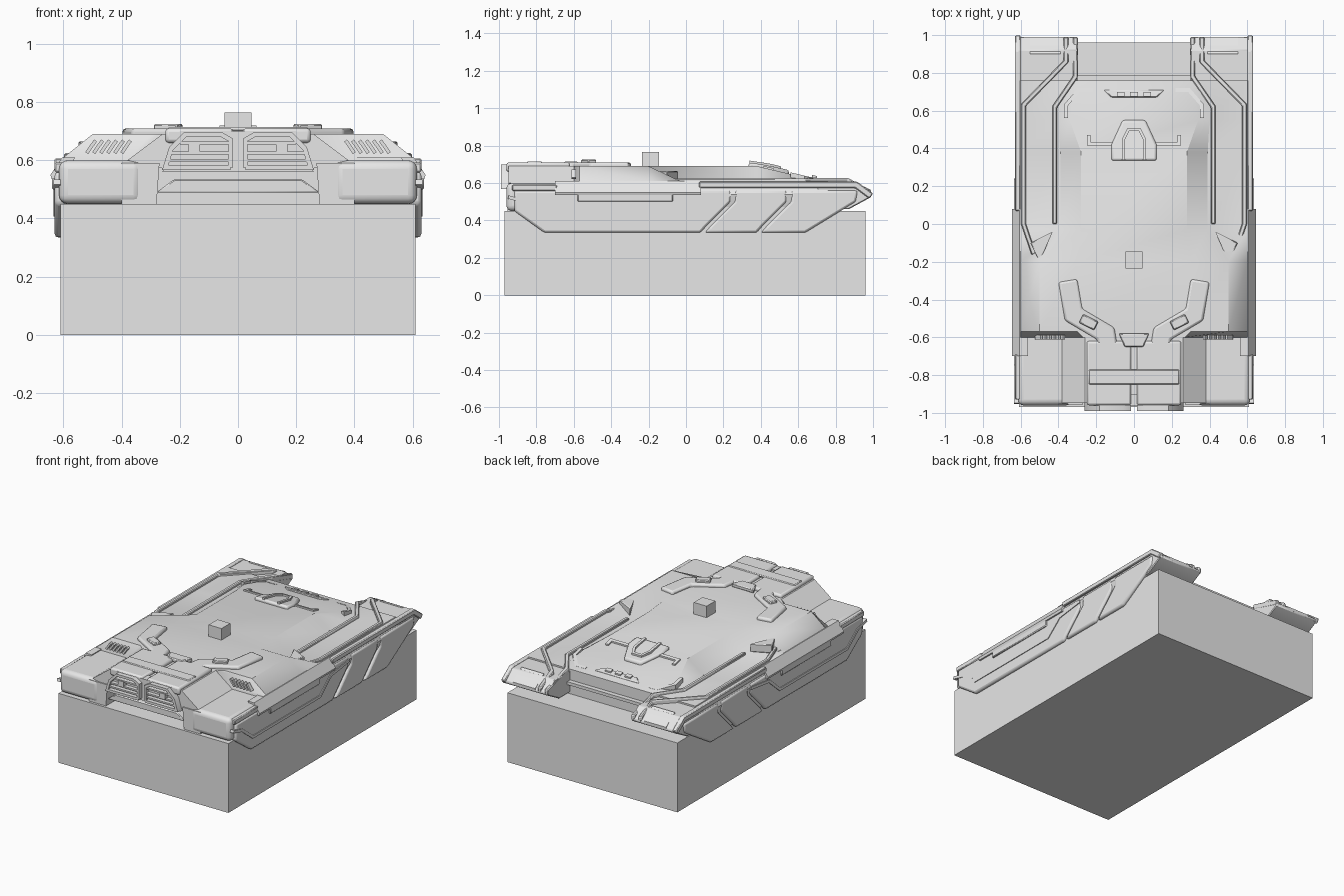
import bpy, bmesh, math
from mathutils import Vector

cube = bpy.data.objects.get("Cube")
if cube:
    bpy.data.objects.remove(cube, do_unlink=True)

# Main levels and limits of the hull
DECK, SHELF, SKIRT_TOP, BASE, SKIRT_LOW = .69, .61, .56, .45, .335
SIDE, NOSE, WAIST, TAIL = .63, -.96, -.6, .99
FINE, SOFT, ROUND = .005, .012, .03
BEVEL_STEPS = {FINE: 1, SOFT: 2, ROUND: 4}

colour = (.8, .8, .8, 1)
grey = bpy.data.materials.new("plain grey")
grey.use_nodes = True
grey.diffuse_color = colour
grey.node_tree.nodes["Principled BSDF"].inputs["Base Color"].default_value = colour

parts = []


def loft(name, rings, bevel=None, mirror=False, warp=None):
    """Skin closed rings of equal length and cap both ends."""
    bm = bmesh.new()
    rows = [[bm.verts.new(point) for point in ring] for ring in rings]
    for row, following in zip(rows, rows[1:]):
        for i in range(len(row)):
            bm.faces.new((row[i - 1], row[i], following[i], following[i - 1]))
    bm.faces.new(rows[0])
    bm.faces.new(rows[-1])
    if warp:
        for vert in bm.verts:
            vert.co.z -= warp(vert.co.y)
    bmesh.ops.recalc_face_normals(bm, faces=bm.faces)
    mesh = bpy.data.meshes.new(name)
    bm.to_mesh(mesh)
    bm.free()
    mesh.materials.append(grey)
    part = bpy.data.objects.new(name, mesh)
    bpy.context.scene.collection.objects.link(part)
    if bevel:
        modifier = part.modifiers.new("bevel", "BEVEL")
        modifier.width = bevel
        modifier.segments = BEVEL_STEPS[bevel]
        modifier.limit_method = "ANGLE"
    if mirror:
        part.modifiers.new("mirror", "MIRROR")
    parts.append(part)


def slab(name, outline, axis, low, high, **options):
    """Extrude a flat outline along an axis."""
    place = {"x": lambda u, v, w: (w, u, v),
             "y": lambda u, v, w: (u, w, v),
             "z": lambda u, v, w: (u, v, w)}[axis]
    loft(name, [[place(u, v, w) for u, v in outline] for w in (low, high)], **options)


def pair(name, outline, axis, low, high, **options):
    """The same slab on the left and right."""
    slab(name, outline, axis, low, high, mirror=True, **options)


def rect(left, right, bottom, top):
    return [(left, bottom), (right, bottom), (right, top), (left, top)]


def both(half):
    return half + [(-u, v) for u, v in reversed(half)]


def ribbon(path, width):
    """Outline of a mitred strip following a path."""
    points = [Vector(p) for p in path]
    steps = [(q - p).normalized() for p, q in zip(points, points[1:])]
    left, right = [], []
    for point, before, after in zip(points, steps[:1] + steps, steps + steps[-1:]):
        along = (before + after).normalized()
        offset = along.orthogonal() * width / max(.5, along.dot(after)) / 2
        if along.cross(offset) < 0:
            offset.negate()
        left.append(tuple(point + offset))
        right.append(tuple(point - offset))
    return left + right[::-1]


def deck_slope(y):
    return max(0, y - .38) * .24


def tail_slope(y):
    return max(0, y - .92) * .9


# Base block
slab("base_block", rect(-.61, .61, -.97, NOSE + 1.92), "z", 0, BASE)


# Main hull: a plateau that falls to a side shelf behind the shoulders
def hull_ring(y, crown, edge, foot, shelf):
    half = [(edge, crown), (foot, shelf), (.6, SHELF), (SIDE, .54), (.61, BASE)]
    return [(x, y, z) for x, z in both(half)]


loft("main_hull", [
    hull_ring(WAIST, DECK, .27, .37, SHELF),
    hull_ring(WAIST + ROUND, DECK, .3, .5, DECK),
    hull_ring(-.2, DECK, .3, .5, DECK),
    hull_ring(-ROUND, DECK, .28, .39, SHELF),
    hull_ring(.38, DECK, .28, .39, SHELF),
    hull_ring(.55, .65, .34, .4, SHELF),
    hull_ring(.76, SHELF, .3, .36, SHELF),
])
slab("rear_ledge", rect(-.3, .3, .52, .54), "y", .7, .79)

# Front fenders and bonnet
pair("front_fender", rect(NOSE, WAIST + ROUND, BASE, .6), "x", .33, .615, bevel=ROUND)
pair("fender_cheek", [(.28, BASE), (.4, BASE), (.4, .59), (.27, .59)],
     "y", NOSE + FINE, WAIST)
slab("bonnet", both([(.26, DECK), (.38, .6), (.25, .57)]), "y", NOSE + SOFT, WAIST)
slab("bonnet_core", rect(-.36, .36, BASE, .58), "y", -.86, WAIST)
for i in range(6):
    x = .4 + i * .024
    pair("fender_vent_slat", ribbon([(x, .625), (x - ROUND, .668)], SOFT),
         "y", WAIST - SOFT, WAIST + SOFT)

# Raised bonnet lobes with curled arms sweeping back
pair("bonnet_lobe", rect(.015, .25, NOSE, -.62), "z", .66, .71, bevel=SOFT)
pair("lobe_arm", ribbon([(.13, -.7), (.15, -.58), (.32, -.48), (.35, -.3)], .1),
     "z", .66, .71, bevel=SOFT)
pair("lobe_clasp", ribbon([(.2, -.54), (.28, -.5)], .05), "z", DECK, .725, bevel=FINE)
slab("bonnet_crossbar", rect(-.24, .24, -.85, -.77), "z", .7, .715, bevel=FINE)
slab("centre_notch", both([(.08, -.58), (.05, -.65)]), "z", DECK, .715, bevel=FINE)

# Grille
GRILLE = -.99
slab("grille_back", both([(.2, .7), (.26, SKIRT_TOP)]), "y", NOSE, -.9)
frame = [(.025, .575), (.25, .575), (.23, .64), (.18, DECK), (.06, DECK), (.025, .67)]
pair("grille_frame", ribbon(frame + frame[:1], .016), "y", GRILLE, -.92)
for z, reach in ((.6, .24), (.625, .23), (.66, .2)):
    pair("grille_slat", rect(.02, reach, z - FINE, z + FINE), "y", GRILLE + FINE, NOSE)
pair("grille_lamp", rect(.13, .17, .625, .66), "y", GRILLE, NOSE)
slab("lower_lip", both([(.22, .535), (.28, .49)]), "y", -.94, -.84, bevel=FINE)

# Mount block on the deck
slab("deck_mount", rect(-.046, .046, -.235, -.145), "z", DECK, .765)

# Rear deck hatch, vents and brackets
slab("deck_hatch", both([(.06, .55), (.12, .42), (.12, .335)]), "z", .66, .71,
     bevel=SOFT, warp=deck_slope)
slab("hatch_rim", ribbon(both([(.055, .34), (.055, .45), (.03, .5)]), .016),
     "z", .7, .72, warp=deck_slope)
pair("hatch_wing", ribbon([(.1, .425), (.24, .425), (.24, .47)], .02),
     "z", .67, .7, warp=deck_slope)
slab("rear_vent", both([(.16, .71), (.12, .67)]), "z", .67, .705,
     bevel=FINE, warp=deck_slope)
for x in (-.07, 0, .07):
    slab("rear_vent_tooth", rect(x - .02, x + .02, .675, .7), "z", .7, .714,
         warp=deck_slope)
pair("rear_bracket", ribbon([(.22, .71), (.29, .71), (.36, .63), (.36, .56)], .02),
     "z", .66, .7, warp=deck_slope)

# Rear pods with raised rails
pair("rear_pod", [(.7, .6), (.92, .6), (TAIL, .54), (TAIL, .525), (.87, .46), (.7, .46)],
     "x", .3, .62, bevel=FINE)
rails = {
    "outer_rail": [(.36, TAIL), (.36, .86), (.585, SIDE), (.585, 0), (.53, -.16)],
    "inner_rail": [(.31, TAIL), (.31, .78), (.42, .62), (.42, 0)],
}
for name, path in rails.items():
    pair(name, ribbon(path, .025), "z", .59, .625, bevel=FINE, warp=tail_slope)
pair("pod_cap", rect(.39, .55, .9, TAIL), "z", .59, SHELF, warp=tail_slope)
pair("shoulder_vent", [(.43, -.04), (.5, -.2), (.55, -.1)], "z", SHELF, .665, bevel=FINE)


# Side skirts: panels that meet along hooked joints
def joint(y):
    return [(y, SKIRT_TOP), (y, .5), (y - .13, .37), (y - .16, SKIRT_LOW)]


def shifted(edge, amount):
    return [(y + amount, z) for y, z in edge]


front_edge = [(-.93, SKIRT_TOP), (-.93, BASE), (-.77, SKIRT_LOW)]
rear_edge = [(.93, SKIRT_TOP), (.92, .5), (.65, SKIRT_LOW)]
edges = [front_edge, joint(.25), joint(.55), rear_edge]
for ahead, behind in zip(edges, edges[1:]):
    outline = shifted(ahead, SOFT) + shifted(behind, -SOFT)[::-1]
    pair("side_skirt", outline, "x", .59, SIDE, bevel=SOFT)
pair("skirt_backing", [(-.9, SKIRT_TOP), (-.9, .46), (-.76, .36), (SIDE, .36),
                       (.9, .5), (.9, SKIRT_TOP)], "x", .58, .615)
pair("skirt_trim", ribbon([(-.95, .525), (-.86, .5), (-.75, .415), (-.06, .415),
                           (.05, .51), (.24, .535)], .018), "x", SHELF, SIDE + FINE)
pair("skirt_lower_box", rect(-.58, -.07, .5, SKIRT_TOP), "x", .6, .64, bevel=FINE)

# Side armour plate and side rails
pair("side_plate", [(.56, SHELF), (.605, SHELF), (.645, .55), (.64, .535), (.6, .535)],
     "y", -.7, .08)
side_rails = {
    "front_side_rail": [(NOSE + ROUND, .575), (-.69, .575)],
    "rear_side_rail": [(.07, .59), (.91, .59), (TAIL, .53)],
}
for name, path in side_rails.items():
    pair(name, ribbon(path, .034), "x", .6, SIDE, bevel=FINE)

# Smooth the rounded areas, keep the hard edges
bpy.ops.object.select_all(action="DESELECT")
for part in parts:
    part.select_set(True)
bpy.context.view_layer.objects.active = parts[0]
bpy.ops.object.shade_smooth_by_angle(angle=math.radians(30))
